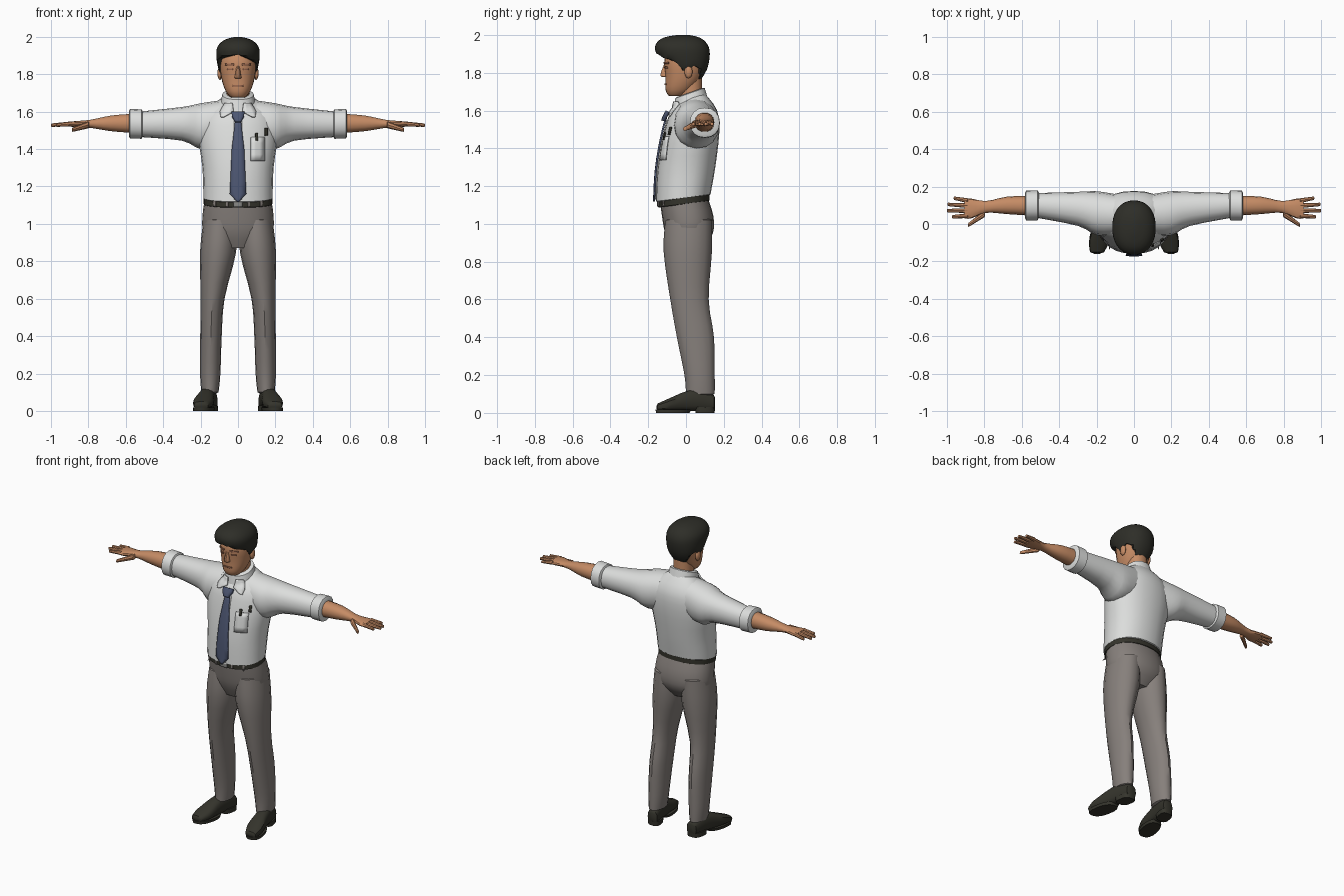
import bpy, bmesh, math
from mathutils import Vector, Matrix
from mathutils.bvhtree import BVHTree

if "Cube" in bpy.data.objects:
    bpy.data.objects.remove(bpy.data.objects["Cube"])


def material(name, red, green, blue):
    mat = bpy.data.materials.new(name)
    mat.use_nodes = True
    mat.diffuse_color = (red, green, blue, 1)
    bsdf = next(node for node in mat.node_tree.nodes if node.type == 'BSDF_PRINCIPLED')
    bsdf.inputs["Base Color"].default_value = mat.diffuse_color
    return mat


SHIRT = material("white cotton", .72, .73, .72)
SKIN = material("skin", .56, .26, .13)
SHADE = material("dark skin", .33, .14, .08)
HAIR = material("dark hair", .027, .027, .021)
CLOTH = material("grey trousers", .24, .215, .2)
TIE = material("blue tie", .075, .095, .17)
LEATHER = material("dark leather", .035, .034, .025)
METAL = material("buckle metal", .25, .25, .24)
SEAM = material("shirt seam", .36, .37, .38)
made = []


def finish(name, bm, mat):
    bmesh.ops.recalc_face_normals(bm, faces=bm.faces[:])
    mesh = bpy.data.meshes.new(name)
    bm.to_mesh(mesh)
    bm.free()
    mesh.materials.append(mat)
    part = bpy.data.objects.new(name, mesh)
    bpy.context.collection.objects.link(part)
    made.append(part)
    return part


def densify(rows, steps, curved):
    """Fill in rows between the given ones, along a curve or straight lines."""
    rows = [Vector(row) for row in rows]
    last = len(rows) - 1
    dense = []
    for i in range(last):
        start, end = rows[i], rows[i + 1]
        before, after = rows[max(i - 1, 0)], rows[min(i + 2, last)]
        for step in range(steps):
            t = step / steps
            point = start.lerp(end, t)
            if curved:
                bend_in = (end - before) / 2 - (end - start)
                bend_out = (after - start) / 2 - (end - start)
                point += t * (1 - t) * ((1 - t) * bend_in - t * bend_out)
            dense.append(point)
    return dense + [rows[last]]


def loft(name, axis, rows, mat, sides=18, power=2.2, rounding=0, warp=None):
    """Skin rounded sections; a row is position, then low and high on the other axes."""
    rows = densify(rows, 3, True)
    if rounding:
        shrink = Vector((0, rounding, -rounding, rounding, -rounding))
        shift = Vector((math.copysign(rounding / 2, rows[-1][0] - rows[0][0]), 0, 0, 0, 0))
        rows = [rows[0] + shrink - shift] + rows + [rows[-1] + shrink + shift]
    across, along = [i for i in range(3) if i != axis]
    bm = bmesh.new()
    rings = []
    for position, low_a, high_a, low_b, high_b in rows:
        ring = []
        for k in range(sides):
            angle = math.tau * k / sides
            c, s = math.cos(angle), math.sin(angle)
            point = Vector((0, 0, 0))
            point[axis] = position
            point[across] = (low_a + high_a + (high_a - low_a) * math.copysign(abs(c) ** (2 / power), c)) / 2
            point[along] = (low_b + high_b + (high_b - low_b) * math.copysign(abs(s) ** (2 / power), s)) / 2
            ring.append(bm.verts.new(warp(point) if warp else point))
        rings.append(ring)
    for ring, following in zip(rings, rings[1:]):
        for k in range(sides):
            j = (k + 1) % sides
            bm.faces.new((ring[k], ring[j], following[j], following[k]))
    bm.faces.new(rings[0])
    bm.faces.new(rings[-1])
    return finish(name, bm, mat)


def upright(name, rows, mat, **options):
    """Symmetric loft along z: rows of height, half width, front, back."""
    return loft(name, 2, [(z, -half, half, front, back) for z, half, front, back in rows], mat, **options)


def panel(name, bases, rows, mat, lift=.004, thickness=.006):
    """Thin panel laid on the front of the bases: rows of height, centre x, half width."""
    verts, polys = [], []
    for base in bases:
        offset = len(verts)
        verts += [v.co.copy() for v in base.data.vertices]
        polys += [[i + offset for i in face.vertices] for face in base.data.polygons]
    tree = BVHTree.FromPolygons(verts, polys)
    bm = bmesh.new()
    lines = []
    for z, centre, half in densify(rows, 4, False):
        line = []
        for side in (-1, -.33, .33, 1):
            x = centre + half * side
            hit = tree.ray_cast(Vector((x, -1, z)), Vector((0, 1, 0)))[0]
            hit = hit or tree.find_nearest(Vector((x, -.2, z)))[0]
            line.append(bm.verts.new((x, hit.y - lift, z)))
        lines.append(line)
    for line, following in zip(lines, lines[1:]):
        for k in range(3):
            bm.faces.new((line[k], line[k + 1], following[k + 1], following[k]))
    part = finish(name, bm, mat)
    solid = part.modifiers.new("thickness", 'SOLIDIFY')
    solid.thickness, solid.offset = thickness, 0
    return part


def patch(name, bases, x, z, half, height, mat, **options):
    """Rectangular panel centred on x and z."""
    return panel(name, bases, [(z - height / 2, x, half), (z + height / 2, x, half)], mat, **options)


def mirror(part):
    """Name the part left_ and add its right_ twin."""
    name = part.name
    twin = part.copy()
    twin.data = part.data.copy()
    twin.data.transform(Matrix.Scale(-1, 4, (1, 0, 0)))
    twin.data.flip_normals()
    bpy.context.collection.objects.link(twin)
    part.name, twin.name = "left_" + name, "right_" + name
    made.append(twin)


def tilt(slope, pivot=0, fade_height=None):
    """Warp that raises the back and drops the front, fading out above a height."""
    def warp(point):
        fade = 1 if fade_height is None else min(1, max(0, (fade_height - point.z) * 8))
        point.z += slope * (point.y - pivot) * fade
        return point
    return warp


# Shirt body, sleeves and rolled cuffs
shirt = upright("shirt_body", [
    (1.14, .185, -.16, .13), (1.3, .19, -.15, .155), (1.48, .212, -.117, .176),
    (1.6, .18, -.075, .165), (1.69, .06, .03, .1)],
    SHIRT, sides=24, rounding=.016, warp=tilt(.13, fade_height=1.27))
mirror(loft("sleeve", 0, [
    (.1, -.06, .16, 1.42, 1.66), (.2, -.06, .175, 1.4, 1.645), (.3, -.01, .172, 1.445, 1.625),
    (.53, .035, .165, 1.465, 1.6)], SHIRT, sides=16))
mirror(loft("cuff", 0, [(.515, .02, .18, 1.455, 1.612), (.577, .02, .178, 1.457, 1.615)],
            SHIRT, sides=16, rounding=.014))

# Forearms with palms, fingers and thumbs
mirror(loft("forearm_and_palm", 0, [
    (.56, .045, .15, 1.485, 1.59), (.68, .053, .146, 1.495, 1.58), (.79, .06, .123, 1.513, 1.557),
    (.87, .03, .136, 1.517, 1.55), (.905, .03, .138, 1.521, 1.546)], SKIN, sides=14))


def digit(name, start, end, thick, thin):
    rows = []
    for (x, y, z), radius in ((start, thick), (end, thin)):
        rows.append((x, y - radius, y + radius, z - radius, z + radius))
    mirror(loft(name, 0, rows, SKIN, sides=8, power=2, rounding=.005))


for i, label in enumerate(("index", "middle", "ring", "little")):
    spread = i - 1.4
    digit(label + "_finger", (.89, .082 + .027 * spread, 1.535),
          (1 - .015 * spread ** 2, .085 + .033 * spread, 1.528), .013, .009)
digit("thumb", (.8, .055, 1.53), (.885, -.005, 1.503), .019, .011)

# Neck, head and face
upright("neck", [(1.6, .062, -.03, .085), (1.78, .06, -.045, .085)], SKIN)
head = upright("head", [
    (1.68, .042, -.094, -.01), (1.71, .066, -.108, .035), (1.78, .089, -.109, .085),
    (1.88, .096, -.113, .11), (1.97, .05, -.06, .06)], SKIN, sides=24, rounding=.008)
upright("nose", [(1.78, .019, -.134, -.09), (1.8, .015, -.134, -.09), (1.85, .009, -.114, -.09)],
        SKIN, sides=10, rounding=.006)
ear = bmesh.new()
bmesh.ops.create_icosphere(ear, subdivisions=2, radius=1)
bmesh.ops.transform(ear, verts=ear.verts[:], matrix=Matrix.LocRotScale(
    Vector((.097, .013, 1.805)), None, Vector((.013, .022, .036))))
mirror(finish("ear", ear, SKIN))
mirror(patch("eyebrow", [head], .044, 1.852, .023, .009, SHADE))
mirror(patch("eye", [head], .042, 1.827, .015, .009, SHADE, lift=.002))
patch("mouth", [head], 0, 1.739, .029, .008, SHADE, lift=.002)

# Hair: a cap clamped to a hairline that changes with the angle around the head
HAIRLINE = ((0, 1.905), (60, 1.87), (80, 1.8), (98, 1.8), (106, 1.84), (128, 1.83), (145, 1.76), (181, 1.75))


def hairline(point):
    angle = math.degrees(math.atan2(abs(point.x), -point.y))
    for (start, low), (end, high) in zip(HAIRLINE, HAIRLINE[1:]):
        if start <= angle < end:
            edge = low + (high - low) * (angle - start) / (end - start)
            parting = .12 * point.x if angle < 60 else 0
            point.z = max(point.z, edge - parting)
    return point


upright("hair", [
    (1.75, .068, -.09, .07), (1.82, .102, -.108, .112), (1.9, .116, -.158, .126),
    (1.95, .108, -.16, .113), (1.985, .07, -.12, .075), (2, .015, -.045, .015)],
    HAIR, sides=40, warp=hairline)

# Collar with two pointed flaps
collar = upright("collar", [(1.64, .095, -.068, .115), (1.695, .084, -.058, .1)],
                 SHIRT, rounding=.008, warp=tilt(.35, pivot=.03))
mirror(panel("collar_flap", [shirt, collar], [(1.647, .05, .02), (1.6, .06, .037), (1.57, .085, .007)],
             SHIRT, lift=.008, thickness=.008))

# Button band, tie, pocket and pens
patch("button_band", [shirt], 0, 1.34, .022, .42, SHIRT, lift=.002)
panel("tie_blade", [shirt], [(1.565, 0, .014), (1.4, 0, .033), (1.16, 0, .044), (1.118, 0, .004)],
      TIE, lift=.011, thickness=.009)
panel("tie_knot", [shirt], [(1.595, 0, .034), (1.575, 0, .032), (1.545, 0, .016)],
      TIE, lift=.021, thickness=.022)
patch("pocket_edge", [shirt], .105, 1.4, .038, .126, SEAM, lift=.003, thickness=.003)
patch("pocket", [shirt], .105, 1.402, .034, .122, SHIRT)
for label, x, z in (("inner", .1, 1.465), ("outer", .15, 1.492)):
    patch(label + "_pen", [shirt], x, z, .007, .04, LEATHER, lift=.009, thickness=.008)

# Trousers
upright("trouser_hips", [
    (.87, .1, -.075, .085), (.95, .182, -.11, .142), (1.04, .19, -.127, .145), (1.13, .178, -.138, .118)],
    CLOTH, sides=24)
mirror(loft("trouser_leg", 2, [
    (1.02, .01, .185, -.11, .138), (.85, .01, .203, -.118, .137), (.6, .072, .2, -.083, .12),
    (.4, .087, .202, -.048, .148), (.2, .094, .203, -.008, .152), (.1, .104, .196, 0, .152)],
    CLOTH, sides=16, power=2, rounding=.012))

# Belt with buckle and loops
belt = upright("belt", [(1.108, .184, -.148, .124), (1.14, .184, -.148, .124)],
               LEATHER, sides=24, rounding=.005, warp=tilt(.13))
patch("belt_buckle", [belt], 0, 1.105, .025, .027, METAL)
for label, x in (("front", .058), ("side", .125)):
    mirror(patch(label + "_belt_loop", [belt], x, 1.107, .006, .031, CLOTH))


# Shoes with soles and heels, toes turned out
def toe_out(point):
    point.x += .17 - .18 * point.y
    return point


mirror(loft("shoe", 1, [
    (-.15, -.038, .038, .01, .05), (-.09, -.054, .054, .01, .077), (0, -.045, .045, .01, .115),
    (.08, -.04, .04, .01, .126), (.147, -.035, .035, .01, .095)],
    LEATHER, sides=14, power=2.6, rounding=.012, warp=toe_out))
mirror(loft("sole", 2, [(0, -.053, .053, -.16, .02), (.018, -.055, .055, -.162, .03)],
            LEATHER, power=2.4, warp=toe_out))
mirror(loft("heel", 2, [(0, -.042, .042, .05, .152), (.03, -.042, .042, .045, .154)],
            LEATHER, power=3, warp=toe_out))

# Smooth shading with crisp edges
bpy.ops.object.select_all(action='DESELECT')
for part in made:
    part.select_set(True)
bpy.context.view_layer.objects.active = made[0]
bpy.ops.object.shade_smooth_by_angle(angle=math.radians(35))
